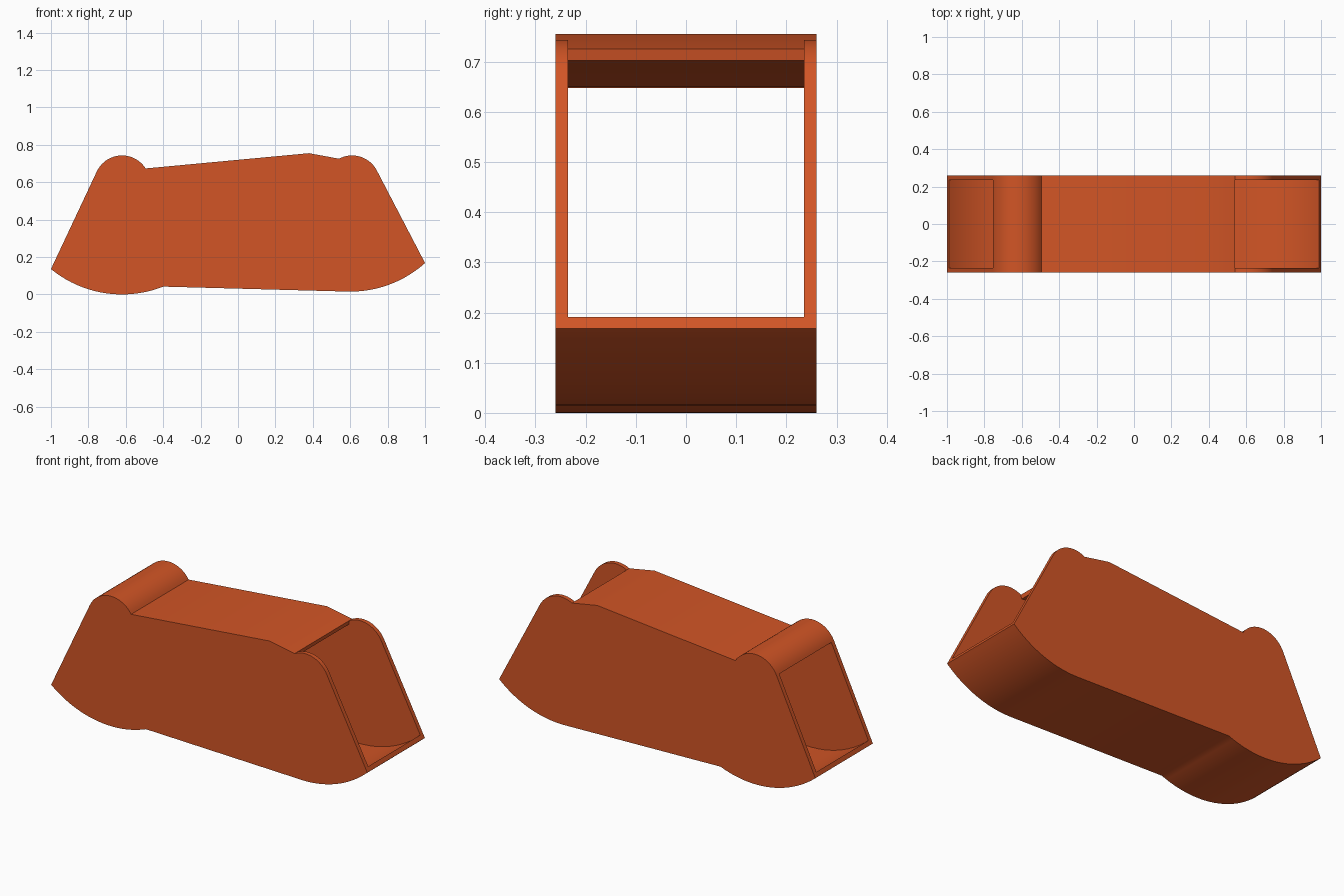
import bpy
import bmesh
import math

if "Cube" in bpy.data.objects:
    bpy.data.objects.remove(bpy.data.objects["Cube"], do_unlink=True)

HALF_WIDTH = 0.26
WALL = 0.025

# Burnt orange material for the whole shell
orange = bpy.data.materials.new("burnt orange")
orange.use_nodes = True
COLOUR = (0.645, 0.091, 0.019, 1.0)
orange.diffuse_color = COLOUR
orange.node_tree.nodes["Principled BSDF"].inputs["Base Color"].default_value = COLOUR


def arc(cx, cz, r, x0, x1, side, n=20):
    """Points on the upper (side=1) or lower (side=-1) half circle from x0 to x1."""
    a0, a1 = math.acos((x0 - cx) / r), math.acos((x1 - cx) / r)
    angles = [a0 + (a1 - a0) * i / n for i in range(n + 1)]
    return [(cx + r * math.cos(a), cz + side * r * math.sin(a)) for a in angles]


def prism(name, profile, half):
    """Extrude an x-z profile along y from -half to half."""
    bm = bmesh.new()
    face = bm.faces.new([bm.verts.new((x, -half, z)) for x, z in profile])
    new = bmesh.ops.extrude_face_region(bm, geom=[face])["geom"]
    moved = [v for v in new if isinstance(v, bmesh.types.BMVert)]
    bmesh.ops.translate(bm, verts=moved, vec=(0, 2 * half, 0))
    bmesh.ops.recalc_face_normals(bm, faces=bm.faces[:])
    mesh = bpy.data.meshes.new(name)
    bm.to_mesh(mesh)
    bm.free()
    mesh.materials.append(orange)
    obj = bpy.data.objects.new(name, mesh)
    bpy.context.collection.objects.link(obj)
    return obj


# Outer silhouette: curved feet below, rounded shoulders above
outer = (
    arc(-0.62, 0.60, 0.60, -1.0, -0.40, -1)
    + arc(0.60, 0.615, 0.60, 0.585, 1.0, -1)
    + arc(0.61, 0.594, 0.149, 0.743, 0.54, 1)
    + [(0.38, 0.755)]
    + arc(-0.62, 0.594, 0.149, -0.494, -0.755, 1)
)
shell = prism("hollow_shell", outer, HALF_WIDTH)

# Passage through both ends, also open above the right-hand shoulder
inner = (
    arc(-0.62, 0.60, 0.60 - WALL, -1.1, -0.397, -1)
    + arc(0.60, 0.615, 0.60 - WALL, 0.585, 1.08, -1)
    + [(1.2, 0.9), (0.57, 0.9), (0.536, 0.702), (0.379, 0.7295)]
    + arc(-0.62, 0.594, 0.149 - WALL, -0.509, -0.732, 1)
    + [(-1.2, 0.86)]
)
cutter = prism("passage_cutter", inner, HALF_WIDTH - WALL)
cutter.hide_render = True

# Carve the passage, then drop the cutter
carve = shell.modifiers.new("carve_passage", "BOOLEAN")
carve.operation = "DIFFERENCE"
carve.solver = "EXACT"
carve.object = cutter
bpy.ops.object.select_all(action="DESELECT")
bpy.context.view_layer.objects.active = shell
shell.select_set(True)
bpy.ops.object.modifier_apply(modifier=carve.name)
bpy.data.objects.remove(cutter, do_unlink=True)

# Smooth curves with crisp edges
bpy.ops.object.shade_smooth_by_angle(angle=math.radians(30))
